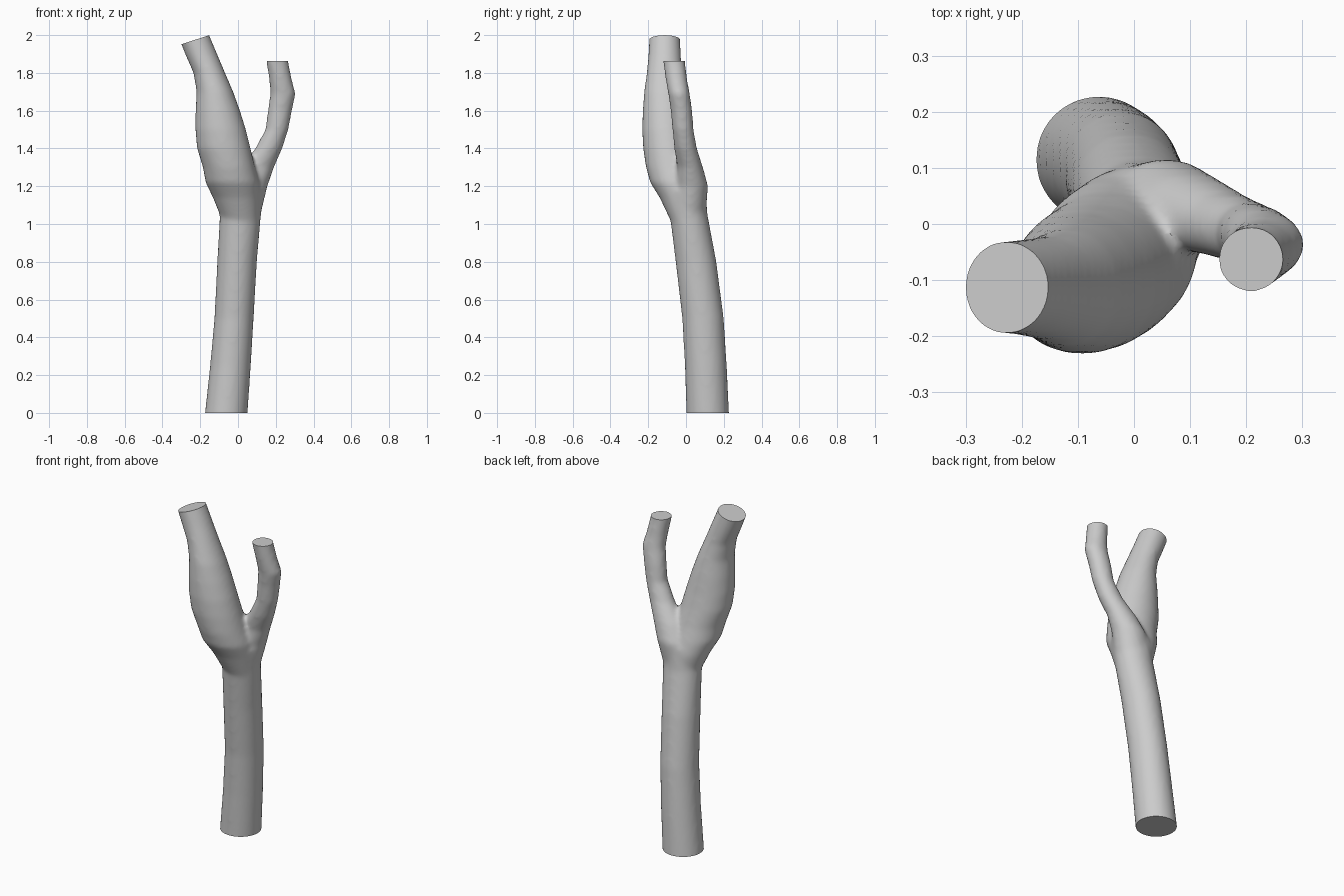
import bpy, bmesh, math
from mathutils import Vector

if "Cube" in bpy.data.objects:
    bpy.data.objects.remove(bpy.data.objects["Cube"])

SIDES = 32

# Cross-sections from bottom to top: x, y, z, half width, half depth
trunk = [(-.072, .118, -.1, .113, .113), (-.062, .115, 0, .113, .113),
         (-.04, .105, .25, .108, .111), (-.021, .09, .5, .104, .11),
         (-.005, .053, .8, .105, .108), (.013, .014, 1.05, .109, .1),
         (.02, .0, 1.18, .115, .105)]
wide_branch = [(.015, .012, 1.02, .1, .095), (-.008, -.02, 1.14, .125, .12),
               (-.03, -.055, 1.22, .142, .135), (-.048, -.077, 1.3, .138, .135),
               (-.075, -.095, 1.4, .142, .132), (-.092, -.106, 1.5, .134, .126),
               (-.107, -.111, 1.6, .118, .118), (-.122, -.115, 1.7, .097, .107),
               (-.152, -.115, 1.8, .084, .093), (-.195, -.113, 1.9, .085, .086),
               (-.236, -.113, 2.0, .084, .081), (-.275, -.113, 2.1, .084, .08)]
narrow_branch = [(.02, .015, 1.05, .1, .09), (.058, .03, 1.2, .098, .087),
                 (.103, .022, 1.3, .088, .068), (.163, -.002, 1.4, .072, .06),
                 (.206, -.016, 1.5, .061, .056), (.222, -.024, 1.6, .064, .057),
                 (.238, -.037, 1.69, .067, .057), (.226, -.05, 1.76, .06, .057),
                 (.208, -.063, 1.86, .058, .058), (.206, -.065, 1.96, .058, .058)]


def loft(bm, sections):
    """Closed tube through elliptical rings."""
    rings = []
    for x, y, z, rx, ry in sections:
        angles = [math.tau * i / SIDES for i in range(SIDES)]
        rings.append([bm.verts.new((x + rx * math.cos(a), y + ry * math.sin(a), z))
                      for a in angles])
    for low, high in zip(rings, rings[1:]):
        for i in range(SIDES):
            j = (i + 1) % SIDES
            bm.faces.new((low[i], low[j], high[j], high[i]))
    bm.faces.new(rings[0][::-1])
    bm.faces.new(rings[-1])


def cut_end(bm, point, normal, reach):
    """Trim one tube end flat and close it."""
    point = Vector(point)
    near = {v for v in bm.verts if (v.co - point).length < reach}
    faces = [f for f in bm.faces if all(v in near for v in f.verts)]
    edges = {e for f in faces for e in f.edges}
    cut = bmesh.ops.bisect_plane(bm, geom=list(near) + list(edges) + faces,
                                 plane_co=point, plane_no=normal, clear_outer=True)
    rim = [g for g in cut["geom_cut"] if isinstance(g, bmesh.types.BMEdge)]
    bmesh.ops.holes_fill(bm, edges=rim, sides=0)


# Forked vessel: three tubes fused into one blended skin
mesh = bpy.data.meshes.new("forked_vessel")
vessel = bpy.data.objects.new("forked_vessel", mesh)
bpy.context.collection.objects.link(vessel)
bm = bmesh.new()
for sections in (trunk, wide_branch, narrow_branch):
    loft(bm, sections)
bm.to_mesh(mesh)
bm.free()

bpy.ops.object.select_all(action='DESELECT')
vessel.select_set(True)
bpy.context.view_layer.objects.active = vessel
fuse = vessel.modifiers.new("fuse", 'REMESH')
fuse.mode = 'VOXEL'
fuse.voxel_size = 0.012
blend = vessel.modifiers.new("blend", 'SMOOTH')
blend.factor = 0.5
blend.iterations = 10
for name in ("fuse", "blend"):
    bpy.ops.object.modifier_apply(modifier=name)

# Flat open ends
bm = bmesh.new()
bm.from_mesh(mesh)
cut_end(bm, (-.062, .115, 0), (0, 0, -1), .3)
cut_end(bm, (-.228, -.113, 1.975), (-.31, 0, .95), .24)
cut_end(bm, (.208, -.063, 1.862), (0, 0, 1), .2)
bmesh.ops.recalc_face_normals(bm, faces=bm.faces)
bm.to_mesh(mesh)
bm.free()

# Plain grey surface
grey = bpy.data.materials.new("light_grey")
grey.use_nodes = True
colour = (.6, .6, .6, 1)
grey.diffuse_color = colour
grey.node_tree.nodes["Principled BSDF"].inputs["Base Color"].default_value = colour
mesh.materials.append(grey)
bpy.ops.object.shade_smooth_by_angle(angle=math.radians(40))
